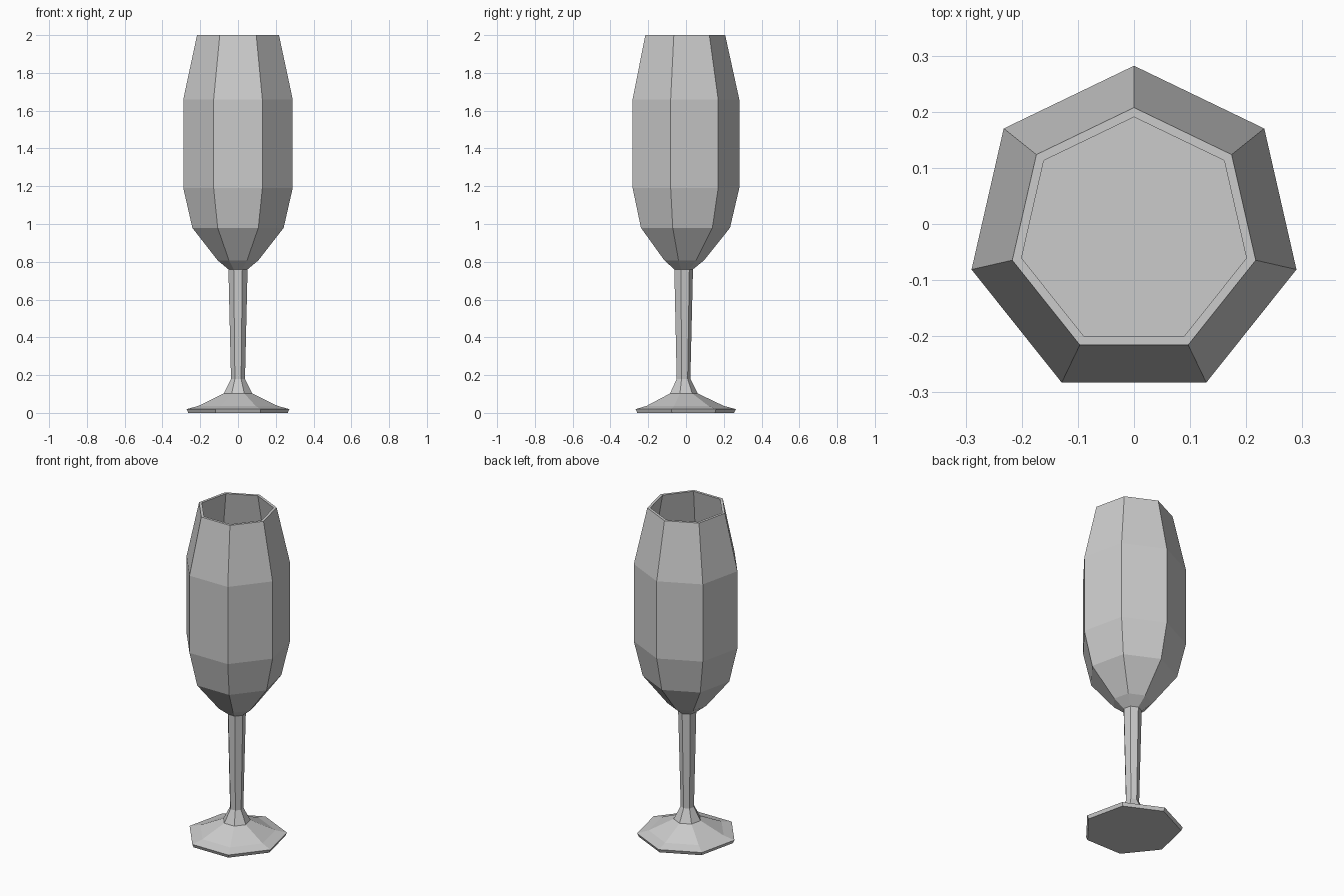
import bpy, bmesh, math

SIDES = 7
CENTRE_Y = -0.015

cube = bpy.data.objects.get("Cube")
if cube:
    bpy.data.objects.remove(cube, do_unlink=True)

# One plain grey for the whole glass
grey = bpy.data.materials.new("pale_grey")
grey.use_nodes = True
colour = (0.6, 0.6, 0.6, 1)
grey.diffuse_color = colour
grey.node_tree.nodes["Principled BSDF"].inputs["Base Color"].default_value = colour


def lathe(name, profile, cap_start=False, cap_end=False):
    """Turn a (radius, height) profile into a faceted shell."""
    bm = bmesh.new()
    rings = []
    for radius, z in profile:
        ring = []
        for i in range(SIDES):
            a = math.pi / 2 + math.tau * i / SIDES
            ring.append(bm.verts.new((radius * math.cos(a),
                                      radius * math.sin(a) + CENTRE_Y, z)))
        rings.append(ring)
    for low, high in zip(rings, rings[1:]):
        for i in range(SIDES):
            j = (i + 1) % SIDES
            bm.faces.new((low[i], low[j], high[j], high[i]))
    if cap_start:
        bm.faces.new(rings[0][::-1])
    if cap_end:
        bm.faces.new(rings[-1])
    mesh = bpy.data.meshes.new(name)
    bm.to_mesh(mesh)
    bm.free()
    mesh.materials.append(grey)
    obj = bpy.data.objects.new(name, mesh)
    bpy.context.collection.objects.link(obj)
    return obj


# Foot: thin undercut rim rising to a low cone, closed underneath
lathe("foot", [(0.27, 0), (0.279, 0.02), (0.215, 0.037), (0.077, 0.103)],
      cap_start=True)

# Stem: short flare at the foot, widening slightly upward
lathe("stem", [(0.077, 0.103), (0.038, 0.18), (0.052, 0.76)])

# Bowl: outer wall up to the rim, then the inner wall down to a flat floor
lathe("bowl", [(0.052, 0.76), (0.111, 0.808), (0.248, 0.98), (0.297, 1.19),
               (0.297, 1.66), (0.2225, 2.0),
               (0.2055, 2.0), (0.28, 1.655), (0.28, 1.195), (0.232, 0.985)],
      cap_end=True)
